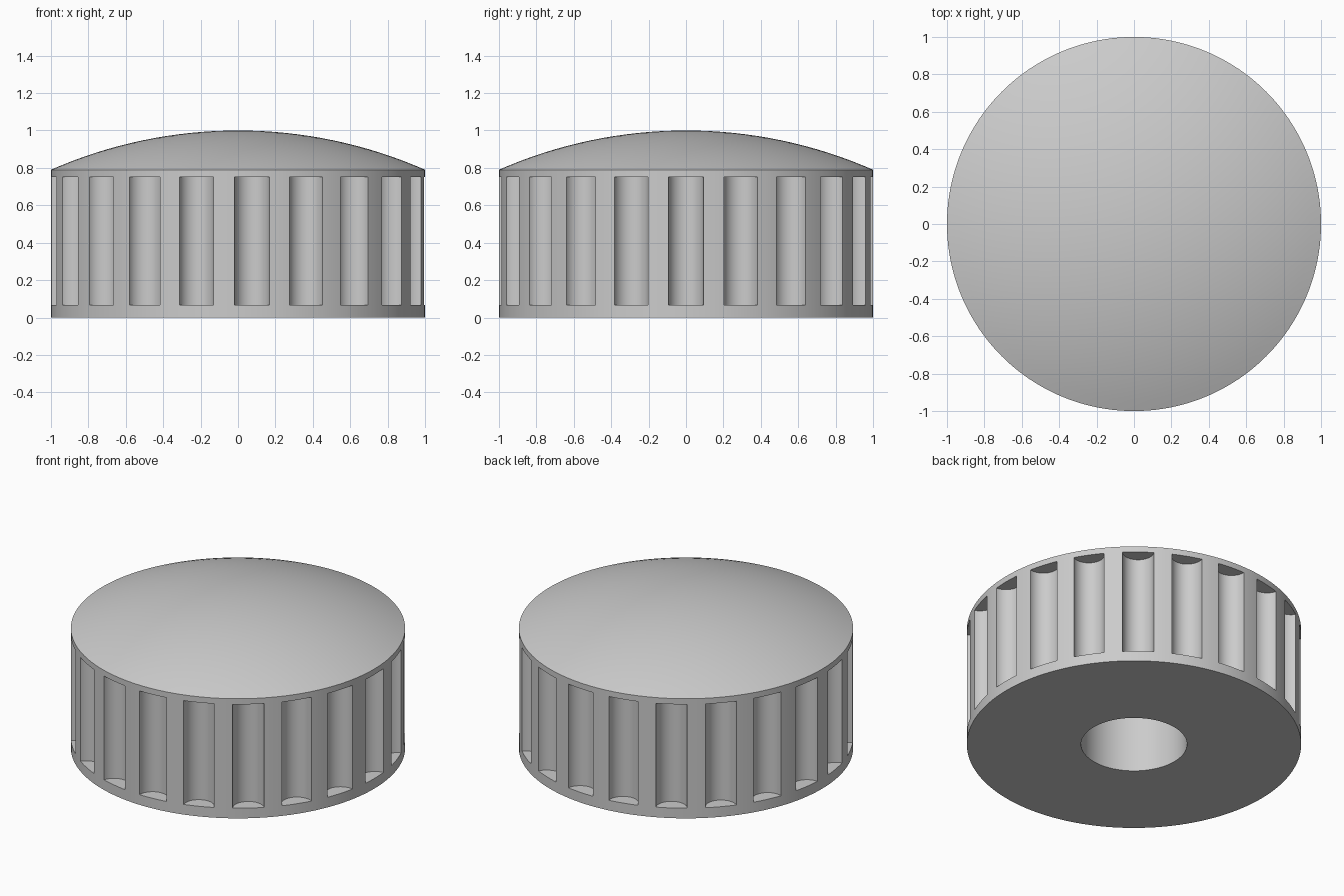
import bpy, bmesh, math
from mathutils import Matrix, Vector

if "Cube" in bpy.data.objects:
    bpy.data.objects.remove(bpy.data.objects["Cube"])

FLUTES = 21
SEGMENTS = FLUTES * 8
RIM_Z, TOP_Z = 0.79, 1.0
HOLE_R, HOLE_TOP = 0.317, 0.6
FLUTE_R, FLUTE_LOW, FLUTE_HIGH = 0.094, 0.067, 0.752


def make_object(name, bm):
    bmesh.ops.recalc_face_normals(bm, faces=bm.faces)
    mesh = bpy.data.meshes.new(name)
    bm.to_mesh(mesh)
    bm.free()
    obj = bpy.data.objects.new(name, mesh)
    bpy.context.collection.objects.link(obj)
    return obj


def lathe(name, profile):
    bm = bmesh.new()
    verts = [bm.verts.new((r, 0, z)) for r, z in profile]
    edges = [bm.edges.new(pair) for pair in zip(verts, verts[1:])]
    bmesh.ops.spin(bm, geom=verts + edges, cent=(0, 0, 0), axis=(0, 0, 1),
                   angle=math.tau, steps=SEGMENTS)
    bmesh.ops.remove_doubles(bm, verts=bm.verts, dist=1e-5)
    return make_object(name, bm)


# knob body: blind shaft hole, flat base, straight wall and spherical dome
rise = TOP_Z - RIM_Z
dome_r = (1 + rise ** 2) / (2 * rise)
dome_angle = math.asin(1 / dome_r)
profile = [(0, HOLE_TOP), (HOLE_R, HOLE_TOP), (HOLE_R, 0), (1, 0)]
for i in range(17):
    a = dome_angle * (1 - i / 16)
    profile.append((dome_r * math.sin(a), TOP_Z - dome_r * (1 - math.cos(a))))
knob = lathe("knob", profile)

# grip flutes: ring of round cutters centred on the wall
bm = bmesh.new()
for i in range(FLUTES):
    spot = (Matrix.Rotation(math.tau * i / FLUTES, 4, 'Z')
            @ Matrix.Translation(Vector((1, 0, (FLUTE_LOW + FLUTE_HIGH) / 2))))
    bmesh.ops.create_cone(bm, cap_ends=True, segments=48, radius1=FLUTE_R,
                          radius2=FLUTE_R, depth=FLUTE_HIGH - FLUTE_LOW, matrix=spot)
cutter = make_object("flute_cutter", bm)
cutter.hide_render = True

cut = knob.modifiers.new("flutes", 'BOOLEAN')
cut.operation = 'DIFFERENCE'
cut.solver = 'EXACT'
cut.object = cutter

bpy.context.view_layer.objects.active = knob
knob.select_set(True)
bpy.ops.object.modifier_apply(modifier=cut.name)
bpy.data.objects.remove(cutter)
bpy.ops.object.shade_smooth_by_angle(angle=math.radians(30))
